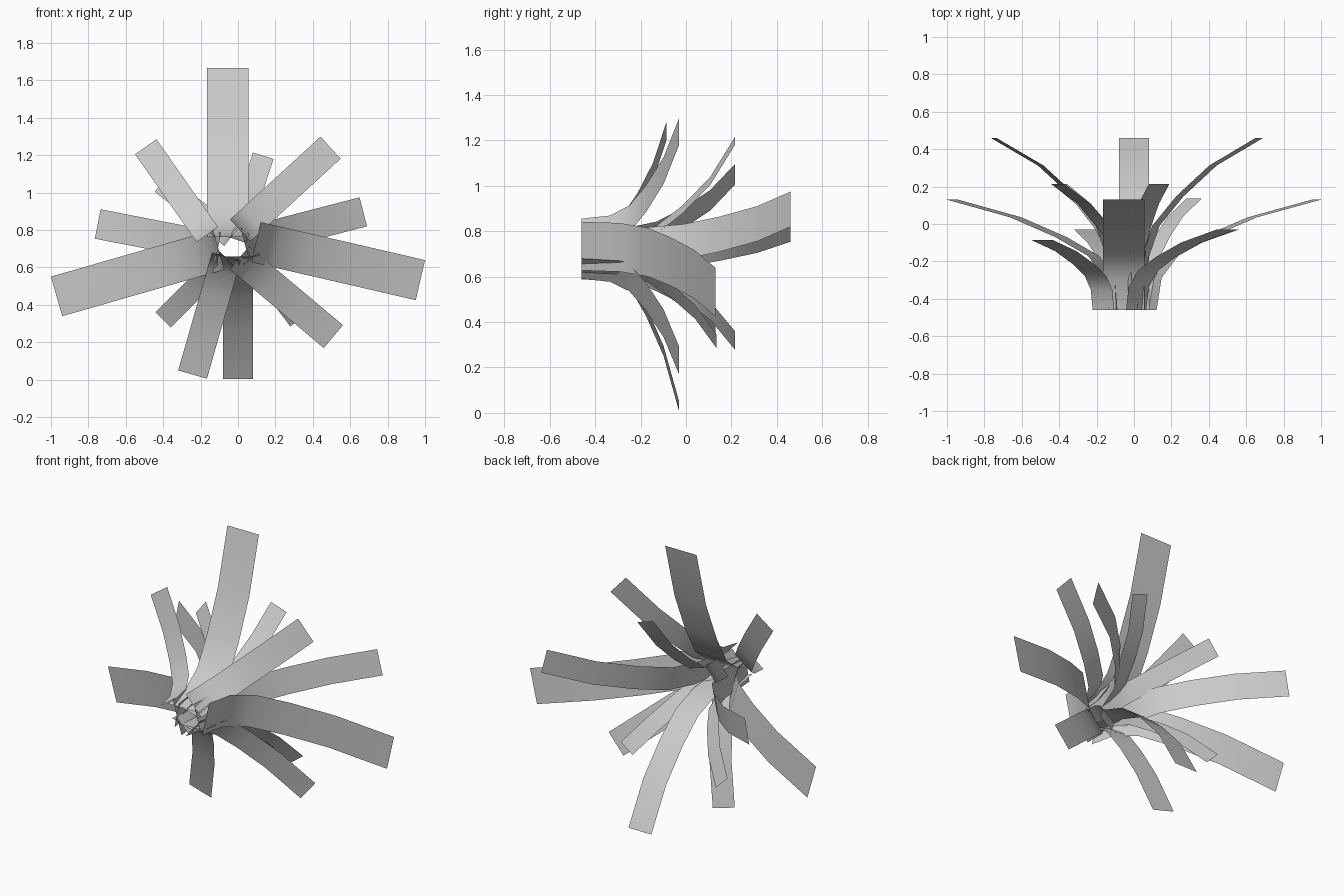
import bpy
import math
from mathutils import Vector

cube = bpy.data.objects.get("Cube")
if cube:
    bpy.data.objects.remove(cube, do_unlink=True)

BASE_Y = -0.46
# Side profile of one leaf: (depth fraction, outward fraction)
PROFILE = [(0, 0), (0.29, 0.03), (0.49, 0.13), (0.66, 0.33), (0.84, 0.61), (1, 1)]
ASPECT = 4.1  # outward reach of a leaf relative to its width

leaf_grey = bpy.data.materials.new("leaf_grey")
leaf_grey.use_nodes = True
grey = (0.6, 0.6, 0.6, 1)
leaf_grey.diffuse_color = grey
leaf_grey.node_tree.nodes["Principled BSDF"].inputs["Base Color"].default_value = grey


def leaf(name, tip_x, tip_z, tip_y, angle, width):
    """Curved strip that ends at the tip and points outward at the angle."""
    a = math.radians(angle)
    out = Vector((math.cos(a), 0, math.sin(a)))
    side = Vector((-math.sin(a), 0, math.cos(a))) * width / 2
    reach = width * ASPECT
    base = Vector((tip_x, BASE_Y, tip_z)) - out * reach
    verts = []
    for depth, outward in PROFILE:
        p = base + out * reach * outward + Vector((0, depth * (tip_y - BASE_Y), 0))
        verts += [p - side, p + side]
    faces = [(i, i + 1, i + 3, i + 2) for i in range(0, len(verts) - 2, 2)]
    mesh = bpy.data.meshes.new(name)
    mesh.from_pydata(verts, [], faces)
    mesh.materials.append(leaf_grey)
    mesh.polygons.foreach_set("use_smooth", [True] * len(faces))
    bpy.context.collection.objects.link(bpy.data.objects.new(name, mesh))


# Three large outer leaves
leaf("large_leaf_top", -0.055, 1.665, 0.13, 90, 0.22)
leaf("large_leaf_left", 0.975, 0.532, 0.13, -13, 0.22)
leaf("large_leaf_right", -0.97, 0.445, 0.13, 196, 0.22)

# Three long leaves reaching far back
leaf("long_leaf_bottom", 0, 0.002, 0.46, -90, 0.16)
leaf("long_leaf_left", 0.67, 0.897, 0.46, 14.5, 0.16)
leaf("long_leaf_right", -0.75, 0.832, 0.46, 169, 0.16)

# Four short leaves at the front
leaf("front_leaf_upper_left", 0.495, 1.24, -0.03, 42.5, 0.16)
leaf("front_leaf_lower_left", 0.51, 0.23, -0.03, -40, 0.16)
leaf("front_leaf_lower_right", -0.243, 0.027, -0.03, 254, 0.16)
leaf("front_leaf_upper_right", -0.493, 1.245, -0.085, 125, 0.14)

# Four narrow leaves in the middle
leaf("inner_leaf_upper_left", 0.135, 1.197, 0.215, 72, 0.115)
leaf("inner_leaf_upper_right", -0.41, 1.05, 0.215, 142, 0.115)
leaf("inner_leaf_lower_right", -0.4, 0.32, 0.215, 225, 0.115)
leaf("inner_leaf_lower_left", 0.32, 0.315, 0.135, -53, 0.102)
